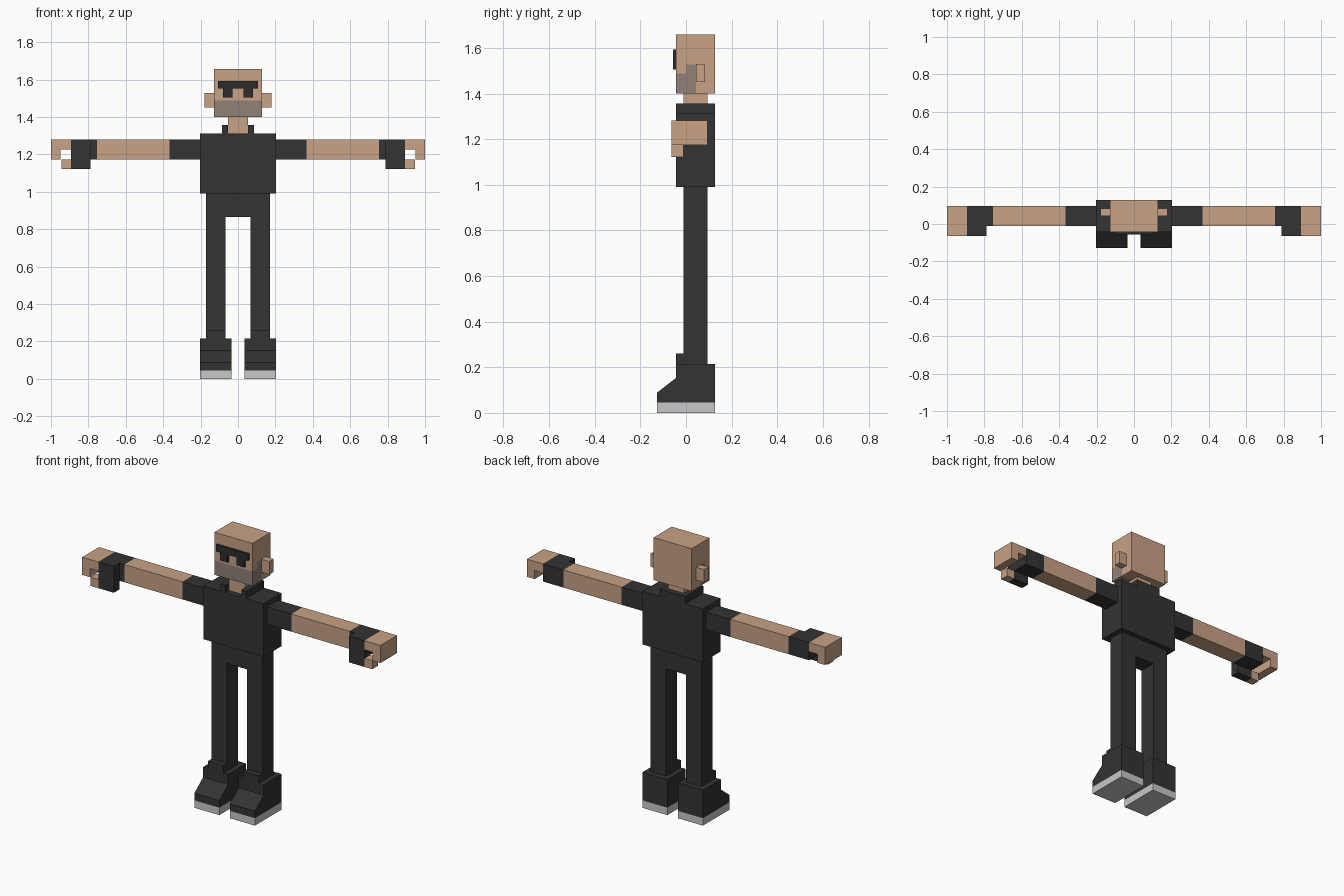
import bpy, bmesh
from mathutils import Vector

if "Cube" in bpy.data.objects:
    bpy.data.objects.remove(bpy.data.objects["Cube"])


def material(name, rgb):
    m = bpy.data.materials.new(name)
    m.diffuse_color = (*rgb, 1.0)
    m.use_nodes = True
    m.node_tree.nodes["Principled BSDF"].inputs["Base Color"].default_value = m.diffuse_color
    return m


SKIN = material("skin", (0.578, 0.361, 0.235))
BLACK = material("black_cloth", (0.033, 0.033, 0.033))
STUBBLE = material("stubble", (0.28, 0.22, 0.19))
SOLE = material("sole_grey", (0.578, 0.578, 0.578))
GLASS = material("dark_glasses", (0.026, 0.026, 0.026))


def prism(name, axis, profile, lo, hi, mat, mirror=False):
    """Extrude a profile along an axis; profile holds the other two coordinates in xyz order."""
    bm = bmesh.new()

    def point(p, d):
        c = list(p)
        c.insert("xyz".index(axis), d)
        return Vector(c)

    face = bm.faces.new([bm.verts.new(point(p, lo)) for p in profile])
    out = bmesh.ops.extrude_face_region(bm, geom=[face])
    shift = point((0, 0), hi - lo)
    bmesh.ops.translate(bm, vec=shift, verts=[g for g in out["geom"] if isinstance(g, bmesh.types.BMVert)])
    bmesh.ops.recalc_face_normals(bm, faces=bm.faces)
    mesh = bpy.data.meshes.new(name)
    bm.to_mesh(mesh)
    bm.free()
    mesh.materials.append(mat)
    obj = bpy.data.objects.new(name, mesh)
    bpy.context.collection.objects.link(obj)
    if mirror:
        obj.modifiers.new("mirror", "MIRROR").use_mirror_merge = False
    return obj


def box(name, x, y, z, mat, mirror=False):
    return prism(name, "z", [(x[0], y[0]), (x[1], y[0]), (x[1], y[1]), (x[0], y[1])], *z, mat, mirror)


BODY_Y = (-0.044, 0.128)   # torso and head depth
LIMB_Y = (-0.010, 0.095)   # arm, leg and neck depth
ARM_Z = (1.174, 1.281)

# Head, cut along the stubble border and coloured by region
head = box("head", (-0.127, 0.127), BODY_Y, (1.40, 1.658), SKIN)
head.data.materials.append(STUBBLE)
bm = bmesh.new()
bm.from_mesh(head.data)
for co, no in [((0, 0, 1.487), (0, 0, 1)), ((0, 0, 1.527), (0, 0, 1)),
               ((0, 0, 0), (0, 1, 0)), ((0, 0.043, 0), (0, 1, 0))]:
    bmesh.ops.bisect_plane(bm, geom=bm.verts[:] + bm.edges[:] + bm.faces[:], plane_co=co, plane_no=no)
for f in bm.faces:
    c = f.calc_center_median()
    if (c.y < 0 and c.z < 1.487) or (0 <= c.y < 0.043 and c.z < 1.527):
        f.material_index = 1
bm.to_mesh(head.data)
bm.free()
box("ear", (0.127, 0.180), (0.043, 0.084), (1.451, 1.529), SKIN, True)

# Glasses: brow bar with two lenses
prism("glasses", "y", [(-0.107, 1.593), (-0.107, 1.552), (-0.081, 1.552), (-0.081, 1.505),
                       (-0.029, 1.505), (-0.029, 1.552), (0.029, 1.552), (0.029, 1.505),
                       (0.081, 1.505), (0.081, 1.552), (0.107, 1.552), (0.107, 1.593)],
      -0.057, -0.044, GLASS)

# Neck, open-fronted collar and torso
box("neck", (-0.053, 0.053), LIMB_Y, (1.312, 1.40), SKIN)
prism("collar", "z", [(-0.085, -0.044), (-0.053, -0.044), (-0.053, 0.095), (0.053, 0.095),
                      (0.053, -0.044), (0.085, -0.044), (0.085, 0.128), (-0.085, 0.128)],
      1.312, 1.356, BLACK)
box("torso", (-0.202, 0.202), BODY_Y, (0.99, 1.312), BLACK)

# Arms
box("sleeve", (0.202, 0.365), LIMB_Y, ARM_Z, BLACK, True)
box("forearm", (0.365, 0.755), LIMB_Y, ARM_Z, SKIN, True)
box("glove_wrist", (0.755, 0.892), LIMB_Y, ARM_Z, BLACK, True)
box("glove_thumb_base", (0.788, 0.892), (-0.064, -0.010), (1.122, 1.281), BLACK, True)
box("thumb", (0.892, 0.945), (-0.064, -0.010), (1.122, 1.174), SKIN, True)
prism("fingers", "y", [(0.892, 1.281), (1.0, 1.281), (1.0, 1.174), (0.948, 1.174),
                       (0.948, 1.226), (0.892, 1.226)], -0.064, 0.095, SKIN, True)

# Trousers: hips and both legs as one arch
prism("trousers", "y", [(-0.170, 0.99), (-0.170, 0.215), (-0.066, 0.215), (-0.066, 0.866),
                        (0.066, 0.866), (0.066, 0.215), (0.170, 0.215), (0.170, 0.99)],
      *LIMB_Y, BLACK)

# Shoes
box("shoe_tongue", (0.066, 0.170), (-0.044, -0.010), (0.215, 0.260), BLACK, True)
prism("shoe", "x", [(-0.128, 0.045), (0.128, 0.045), (0.128, 0.215), (-0.044, 0.215),
                    (-0.044, 0.153), (-0.128, 0.088)], 0.035, 0.203, BLACK, True)
box("sole", (0.035, 0.203), (-0.128, 0.128), (0, 0.045), SOLE, True)
